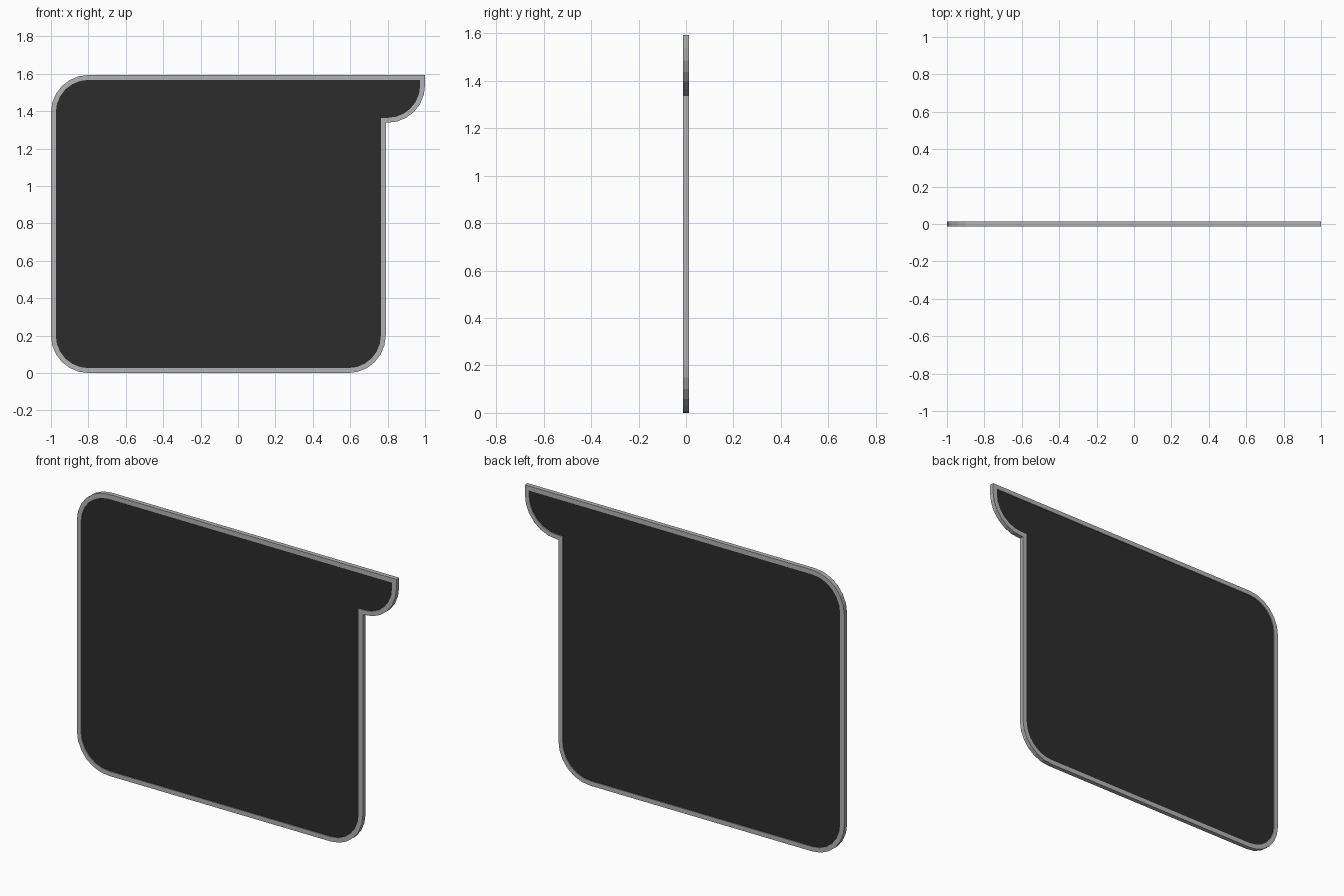
import bpy, bmesh
from math import sin, cos, radians

if "Cube" in bpy.data.objects:
    bpy.data.objects.remove(bpy.data.objects["Cube"])

TOP, RIM, R = 1.593, 0.026, 0.2


def outline(d):
    """Sign outline in the xz plane, inset by d."""
    pts = []

    def arc(cx, cz, start):
        for i in range(7):
            a = radians(start + 15 * i)
            pts.append((cx + (R - d) * cos(a), cz + (R - d) * sin(a)))

    arc(-1 + R, R, 180)                    # bottom left corner
    arc(0.79 - R, R, 270)                  # bottom right corner
    pts.append((0.79 - d, TOP - 0.255 + d))  # notch under the overhang
    arc(1 - R, TOP - 0.255 + R, 270)       # overhang lobe
    pts.append((1 - d, TOP - d))           # sharp top right corner
    arc(-1 + R, TOP - R, 90)               # top left corner
    return pts


def make_object(name, bm, shade):
    bmesh.ops.recalc_face_normals(bm, faces=bm.faces)
    mesh = bpy.data.meshes.new(name)
    bm.to_mesh(mesh)
    bm.free()
    obj = bpy.data.objects.new(name, mesh)
    bpy.context.collection.objects.link(obj)
    mat = bpy.data.materials.new(name + "_colour")
    mat.diffuse_color = (*[shade] * 3, 1)
    mat.use_nodes = True
    mat.node_tree.nodes["Principled BSDF"].inputs["Base Color"].default_value = mat.diffuse_color
    mesh.materials.append(mat)


def loop(bm, d, y):
    return [bm.verts.new((x, y, z)) for x, z in outline(d)]


def bridge(bm, a, b):
    n = len(a)
    for i in range(n):
        j = (i + 1) % n
        bm.faces.new((a[i], a[j], b[j], b[i]))


# Raised rim with a rectangular section
bm = bmesh.new()
H = 0.0125
loops = [loop(bm, d, y) for d, y in ((0, -H), (0, H), (RIM, H), (RIM, -H))]
for i in range(4):
    bridge(bm, loops[i], loops[(i + 1) % 4])
make_object("rim", bm, 0.45)

# Dark board set into the rim
bm = bmesh.new()
P = 0.008
front, back = loop(bm, RIM, -P), loop(bm, RIM, P)
bm.faces.new(front)
bm.faces.new(back)
bridge(bm, front, back)
make_object("board", bm, 0.025)
